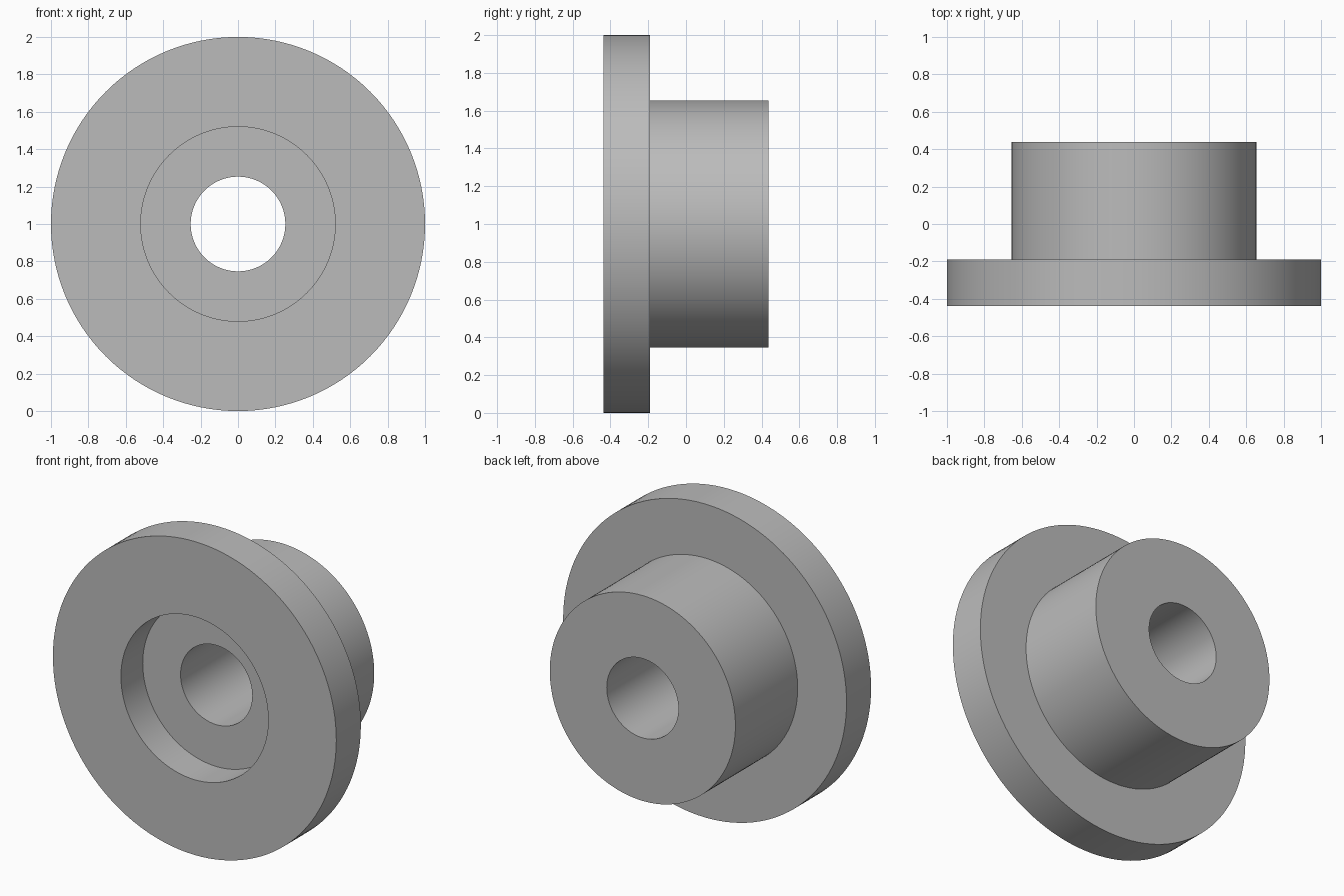
import bpy
import bmesh
import math
from mathutils import Matrix, Vector

cube = bpy.data.objects.get("Cube")
if cube:
    bpy.data.objects.remove(cube, do_unlink=True)

SEGMENTS = 128
FRONT, SHOULDER, BACK = -0.4375, -0.19, 0.4375
RECESS_FLOOR = FRONT + 0.22
R_FLANGE, R_HUB, R_RECESS, R_BORE = 1.0, 0.655, 0.52, 0.253

# Single plain grey
grey = bpy.data.materials.new("plain grey")
grey.use_nodes = True
colour = (0.5, 0.5, 0.5, 1)
grey.diffuse_color = colour
grey.node_tree.nodes["Principled BSDF"].inputs["Base Color"].default_value = colour

# Closed section of the bushing as (radius, depth), turned about the y axis
section = [
    (R_BORE, RECESS_FLOOR), (R_RECESS, RECESS_FLOOR),
    (R_RECESS, FRONT), (R_FLANGE, FRONT),
    (R_FLANGE, SHOULDER), (R_HUB, SHOULDER),
    (R_HUB, BACK), (R_BORE, BACK),
]
bm = bmesh.new()
verts = [bm.verts.new((r, y, 0)) for r, y in section]
edges = [bm.edges.new((v, verts[i - 1])) for i, v in enumerate(verts)]
bmesh.ops.spin(bm, geom=verts + edges, cent=(0, 0, 0), axis=(0, 1, 0),
               angle=math.tau, steps=SEGMENTS, use_merge=True)
bmesh.ops.remove_doubles(bm, verts=bm.verts, dist=0.0001)
bmesh.ops.recalc_face_normals(bm, faces=bm.faces)
bmesh.ops.transform(bm, matrix=Matrix.Translation(Vector((0, 0, R_FLANGE))), verts=bm.verts)

mesh = bpy.data.meshes.new("flanged_bushing")
bm.to_mesh(mesh)
bm.free()
mesh.materials.append(grey)
bushing = bpy.data.objects.new("flanged_bushing", mesh)
bpy.context.collection.objects.link(bushing)

# Smooth round walls, crisp rims
bpy.ops.object.select_all(action="DESELECT")
bushing.select_set(True)
bpy.context.view_layer.objects.active = bushing
bpy.ops.object.shade_smooth_by_angle(angle=math.radians(30))
